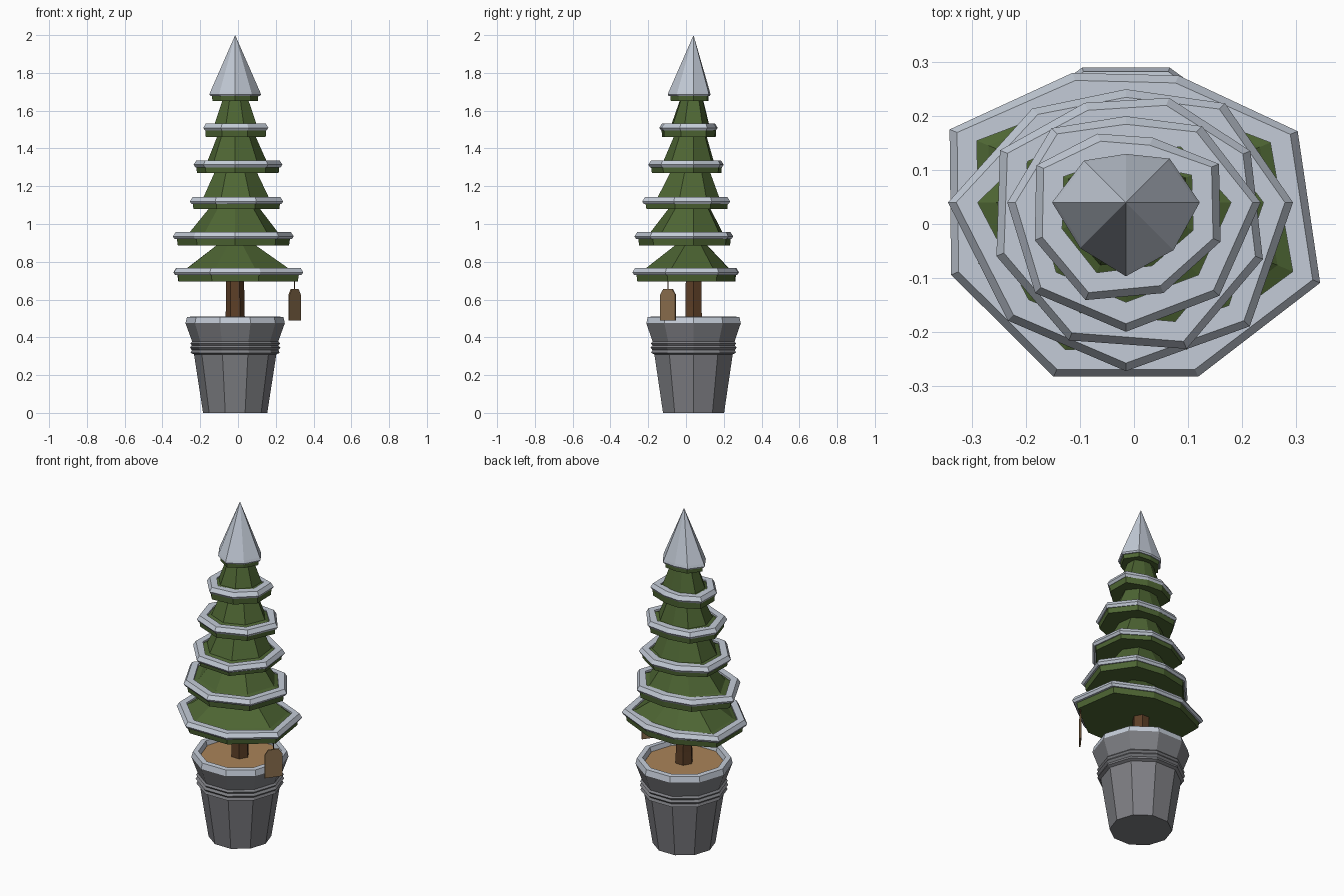
import bpy, bmesh
from math import sin, cos, radians, tau
from mathutils import Vector, Matrix

if "Cube" in bpy.data.objects:
    bpy.data.objects.remove(bpy.data.objects["Cube"])

CENTRE = (-0.015, 0.04)


def material(name, r, g, b):
    m = bpy.data.materials.new(name)
    m.diffuse_color = (r, g, b, 1)
    m.use_nodes = True
    m.node_tree.nodes["Principled BSDF"].inputs["Base Color"].default_value = (r, g, b, 1)
    return m


SNOW = material("snow", 0.55, 0.60, 0.68)
GREEN = material("needle_green", 0.075, 0.13, 0.033)
GREY = material("pot_grey", 0.21, 0.213, 0.23)
BARK = material("bark_brown", 0.11, 0.05, 0.02)
SOIL = material("soil_tan", 0.40, 0.23, 0.10)
WOOD = material("tag_wood", 0.28, 0.17, 0.08)


def finish(bm, name, mat):
    bmesh.ops.remove_doubles(bm, verts=bm.verts, dist=1e-5)
    bmesh.ops.recalc_face_normals(bm, faces=bm.faces)
    mesh = bpy.data.meshes.new(name)
    bm.to_mesh(mesh)
    bm.free()
    mesh.materials.append(mat)
    obj = bpy.data.objects.new(name, mesh)
    bpy.context.collection.objects.link(obj)
    return obj


def lathe(name, mat, radii, phase, profile, ring=False):
    """Turn a profile of (scale, offset, z) around an uneven polygon."""
    bm = bmesh.new()
    n = len(radii)
    loops = []
    for scale, offset, z in profile:
        loop = []
        for i, r in enumerate(radii):
            a = radians(phase) + tau * i / n
            d = r * scale + offset
            loop.append(bm.verts.new((CENTRE[0] + d * cos(a), CENTRE[1] + d * sin(a), z)))
        loops.append(loop)
    pairs = list(zip(loops, loops[1:]))
    if ring:
        pairs.append((loops[-1], loops[0]))
    else:
        bm.faces.new(loops[0])
        if profile[-1][0]:
            bm.faces.new(loops[-1])
    for low, high in pairs:
        for i in range(n):
            j = (i + 1) % n
            bm.faces.new((low[i], low[j], high[j], high[i]))
    return finish(bm, name, mat)


# Pot with ribbed band and flared rim
ten = [1] * 10
pot = [(0.17, 0), (0.218, 0.31), (0.236, 0.318), (0.229, 0.333), (0.24, 0.345),
       (0.229, 0.357), (0.238, 0.368), (0.228, 0.378), (0.263, 0.475), (0.22, 0.48)]
lathe("pot", GREY, ten, 0, [(r, 0, z) for r, z in pot])
lathe("pot_snow_rim", SNOW, ten, 0,
      [(r, 0, z) for r, z in [(0.263, 0.475), (0.255, 0.508), (0.225, 0.51), (0.21, 0.45)]],
      ring=True)
lathe("soil", SOIL, ten, 0, [(0.215, 0, 0.44), (0.215, 0, 0.485)])

# Trunk
lathe("trunk", BARK, [1] * 6, 0, [(0.053, 0, 0.45), (0.049, 0, 0.56), (0.047, 0, 0.76)])

# Tiers: bottom, snow bottom, shoulder scale, top scale, phase, eight snow radii
tiers = [
    (0.695, 0.73, 0.78, 0.27, 22.5, [.345, .255, .26, .354, .351, .35, .35, .39]),
    (0.885, 0.92, 0.73, 0.40, 0, [.31, .26, .21, .246, .33, .31, .313, .325]),
    (1.08, 1.105, 0.70, 0.44, 22.5, [.25, .21, .2, .253, .26, .277, .294, .275]),
    (1.27, 1.30, 0.66, 0.42, 0, [.25, .2, .16, .195, .22, .238, .24, .245]),
    (1.46, 1.495, 0.64, 0.37, 22.5, [.187, .13, .138, .18, .183, .196, .182, .19]),
]
tops = [t[0] for t in tiers[1:]] + [1.66]
for k, (tier, top) in enumerate(zip(tiers, tops), 1):
    base, snow, shoulder, peak, phase, radii = tier
    lathe(f"foliage_tier_{k}", GREEN, radii, phase,
          [(0.92, 0, base), (0.94, 0, snow + 0.012), (shoulder, 0, snow + 0.036),
           (peak, 0, top + 0.01)])
    lathe(f"snow_ring_{k}", SNOW, radii, phase,
          [(1, -0.055, snow), (1, -0.01, snow), (1, 0, snow + 0.014),
           (1, -0.015, snow + 0.037), (1, -0.055, snow + 0.037)], ring=True)

# Snowy tip over a small green collar
tip = [.137, .115, .09, .11, .137, .12, .137, .125]
lathe("tip_collar", GREEN, tip, 0, [(0.88, 0, 1.652), (0.9, 0, 1.69)])
lathe("snow_tip", SNOW, tip, 0,
      [(0.95, 0, 1.677), (1, 0, 1.685), (0.96, 0, 1.70), (0, 0, 2.0)])

# Hanging tag: chamfered plate turned towards the front corner
along = Vector((0.6, 0.8, 0))
normal = Vector((0.8, -0.6, 0))
hang = Vector((0.30, -0.095, 0))
bm = bmesh.new()
half = [(0.05, 0.49), (0.05, 0.625), (0.03, 0.655)]
outline = half + [(-s, z) for s, z in reversed(half)]
face = bm.faces.new([bm.verts.new(hang + along * s + Vector((0, 0, z)) - normal * 0.004)
                     for s, z in outline])
grown = bmesh.ops.extrude_face_region(bm, geom=[face])["geom"]
bmesh.ops.translate(bm, vec=normal * 0.008,
                    verts=[g for g in grown if isinstance(g, bmesh.types.BMVert)])
finish(bm, "tag", WOOD)

# Tag string
bm = bmesh.new()
bmesh.ops.create_cone(bm, cap_ends=True, segments=6, radius1=0.003, radius2=0.003, depth=0.1,
                      matrix=Matrix.Translation(hang + Vector((0, 0, 0.695))))
finish(bm, "tag_string", BARK)
